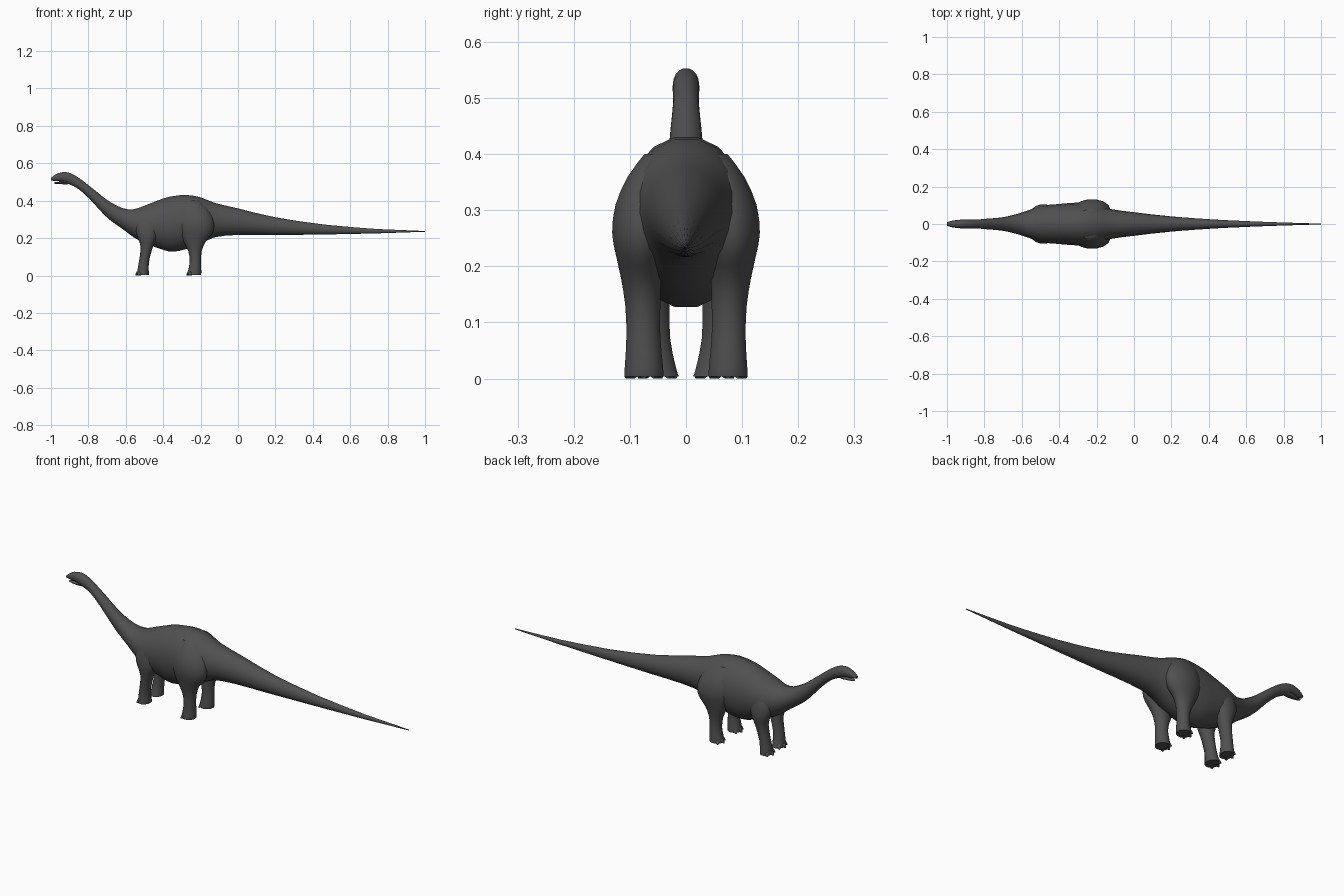
import bpy, bmesh, math
from mathutils import Vector

if "Cube" in bpy.data.objects:
    bpy.data.objects.remove(bpy.data.objects["Cube"])

skin = bpy.data.materials.new("dark grey skin")
skin.diffuse_color = (0.08, 0.08, 0.08, 1)
skin.use_nodes = True
skin.node_tree.nodes["Principled BSDF"].inputs["Base Color"].default_value = skin.diffuse_color


def loft(name, rings):
    """Skin a list of equal-length point rings and cap both ends."""
    bm = bmesh.new()
    loops = [[bm.verts.new(p) for p in r] for r in rings]
    n = len(loops[0])
    for a, b in zip(loops, loops[1:]):
        for i in range(n):
            j = (i + 1) % n
            bm.faces.new((a[i], a[j], b[j], b[i]))
    bm.faces.new(loops[0])
    bm.faces.new(loops[-1])
    bmesh.ops.recalc_face_normals(bm, faces=bm.faces)
    me = bpy.data.meshes.new(name)
    bm.to_mesh(me)
    bm.free()
    me.materials.append(skin)
    ob = bpy.data.objects.new(name, me)
    bpy.context.collection.objects.link(ob)
    bpy.ops.object.select_all(action='DESELECT')
    ob.select_set(True)
    bpy.context.view_layer.objects.active = ob
    bpy.ops.object.shade_smooth_by_angle(angle=math.radians(50))
    return ob


def smooth_rows(rows, steps=2):
    """Catmull-Rom interpolation through the station rows."""
    out = []
    for k in range(len(rows) - 1):
        p = [Vector(rows[min(max(k + d, 0), len(rows) - 1)]) for d in (-1, 0, 1, 2)]
        for s in range(steps):
            t = s / steps
            out.append(0.5 * (2 * p[1] + (p[2] - p[0]) * t
                       + (2 * p[0] - 5 * p[1] + 4 * p[2] - p[3]) * t * t
                       + (3 * p[1] - p[0] - 3 * p[2] + p[3]) * t ** 3))
    return out + [Vector(rows[-1])]


def body_ring(x, lo, hi, w, n=18):
    c, h = (lo + hi) / 2, (hi - lo) / 2
    return [(x, w * math.cos(2 * math.pi * i / n),
             c + h * math.sin(2 * math.pi * i / n)) for i in range(n)]


def leg_ring(z, x, y, hx, hy, n=14):
    return [(x + hx * math.cos(2 * math.pi * i / n),
             y + hy * math.sin(2 * math.pi * i / n), z) for i in range(n)]


# Head, neck, trunk and tail: x, underside z, top z, half width
body = [
    (-1.0, .508, .522, .009), (-.975, .505, .541, .017), (-.94, .502, .553, .022),
    (-.90, .487, .549, .024), (-.85, .460, .522, .023), (-.79, .405, .476, .028),
    (-.74, .350, .436, .032), (-.69, .300, .398, .038), (-.62, .250, .362, .055),
    (-.56, .205, .355, .075), (-.50, .172, .375, .097), (-.40, .135, .414, .107),
    (-.345, .125, .427, .112), (-.275, .140, .433, .114), (-.20, .168, .420, .104),
    (-.125, .203, .390, .080), (0, .216, .360, .063), (.195, .216, .313, .041),
    (.46, .219, .273, .022), (.74, .225, .249, .010)]
rows = [Vector(r) for r in smooth_rows(body)] + [Vector((1.0, .234, .238, .002))]
loft("body_neck_and_tail", [body_ring(*r) for r in rows])

# Slightly open lower jaw
loft("lower_jaw", [body_ring(*r, n=10) for r in (
    (-.985, .491, .498, .007), (-.96, .489, .501, .014),
    (-.93, .487, .508, .018), (-.89, .488, .515, .018))])

# Legs: z, centre x, centre y, half length, half width
legs = {
    "hind": [(.004, -.234, .075, .036, .036), (.02, -.232, .075, .036, .035),
             (.075, -.228, .076, .030, .031), (.13, -.230, .077, .036, .032),
             (.18, -.232, .080, .058, .037), (.22, -.225, .080, .084, .046),
             (.26, -.225, .078, .098, .055), (.31, -.230, .070, .098, .057),
             (.36, -.240, .055, .080, .050), (.40, -.250, .040, .050, .035)],
    "front": [(.004, -.509, .051, .032, .039), (.02, -.508, .053, .031, .036),
              (.075, -.503, .058, .027, .030), (.15, -.488, .062, .032, .034),
              (.20, -.485, .068, .050, .038), (.25, -.485, .068, .062, .036),
              (.30, -.480, .058, .055, .036), (.34, -.470, .045, .030, .030)]}

for part, rows in legs.items():
    _, fx, fy, hx, hy = rows[0]
    for side, s in (("right", -1), ("left", 1)):
        loft(f"{part}_leg_{side}",
             [leg_ring(z, x, s * y, a, b) for z, x, y, a, b in smooth_rows(rows)])
        # Blunt claws fanned along the front of the foot
        for k, ang in enumerate((-50, 0, 50)):
            d = Vector((-math.cos(math.radians(ang)), math.sin(math.radians(ang)), 0))
            side_v = Vector((-d.y, d.x, 0))
            root = Vector((fx + d.x * hx * .6, s * fy + d.y * hy * .6, 0))
            rings = []
            for dist, r, h in ((0, .012, .030), (.014, .010, .020), (.020, .003, .006)):
                c = root + d * dist
                rings.append([c + side_v * r * math.cos(q * math.pi / 4)
                              + Vector((0, 0, h / 2 * (1 + math.sin(q * math.pi / 4))))
                              for q in range(8)])
            loft(f"{part}_claw_{side}_{k + 1}", rings)
